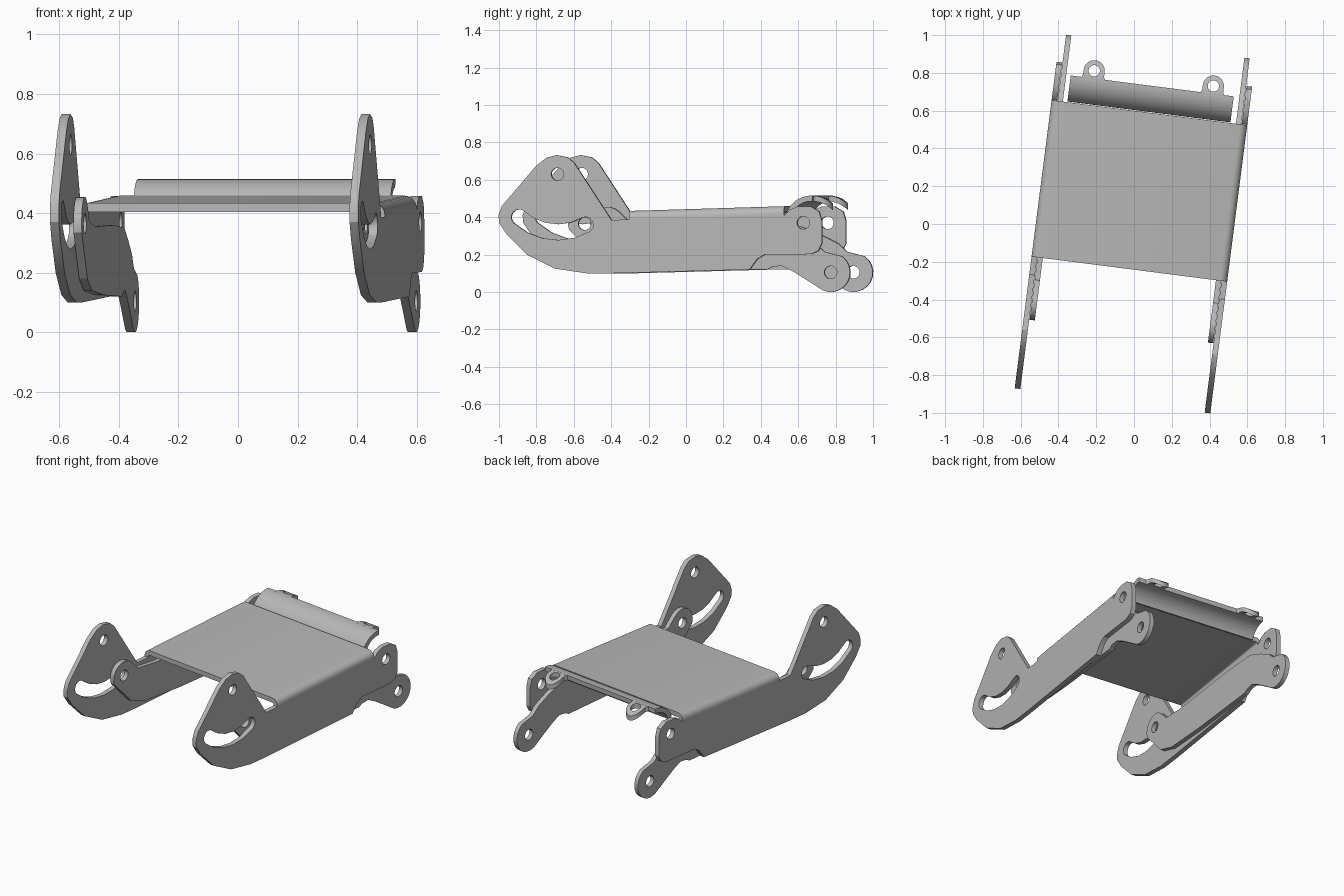
import bpy, bmesh
from math import sin, cos, radians
from mathutils import Matrix

if "Cube" in bpy.data.objects:
    bpy.data.objects.remove(bpy.data.objects["Cube"], do_unlink=True)

YAW = Matrix.Rotation(radians(-7.3), 4, 'Z')
MID = 0.006     # sideways offset of the bracket's middle
T = 0.03        # sheet thickness

steel = bpy.data.materials.new("grey_steel")
steel.use_nodes = True
GREY = (0.48, 0.48, 0.48, 1)
steel.diffuse_color = GREY
steel.node_tree.nodes["Principled BSDF"].inputs["Base Color"].default_value = GREY


def arc(cx, cy, r, a0, a1, n):
    """Points on an arc, angles in degrees."""
    steps = [radians(a0 + (a1 - a0) * i / n) for i in range(n + 1)]
    return [(cx + r * cos(a), cy + r * sin(a)) for a in steps]


def hole(cx, cy, r):
    return arc(cx, cy, r, 0, 345, 23)


def sheet(name, loops, depth, place):
    """Extrude a 2D outline with holes, then place each vertex."""
    curve = bpy.data.curves.new(name, 'CURVE')
    curve.dimensions = '2D'
    curve.fill_mode = 'BOTH'
    curve.extrude = depth / 2
    for pts in loops:
        spline = curve.splines.new('POLY')
        spline.points.add(len(pts) - 1)
        for p, (x, y) in zip(spline.points, pts):
            p.co = (x, y, 0, 1)
        spline.use_cyclic_u = True
    temp = bpy.data.objects.new(name + "_outline", curve)
    bpy.context.collection.objects.link(temp)
    graph = bpy.context.evaluated_depsgraph_get()
    mesh = bpy.data.meshes.new_from_object(temp.evaluated_get(graph))
    bpy.data.objects.remove(temp, do_unlink=True)
    bpy.data.curves.remove(curve)

    bm = bmesh.new()
    bm.from_mesh(mesh)
    bmesh.ops.remove_doubles(bm, verts=bm.verts, dist=0.0005)
    for v in bm.verts:
        u, l, z = place(*v.co)
        v.co = YAW @ Matrix.Translation((u + MID, l, z)).translation
    bmesh.ops.recalc_face_normals(bm, faces=bm.faces)
    bm.to_mesh(mesh)
    bm.free()
    mesh.name = name
    mesh.materials.clear()
    mesh.materials.append(steel)
    obj = bpy.data.objects.new(name, mesh)
    bpy.context.collection.objects.link(obj)
    bpy.ops.object.select_all(action='DESELECT')
    obj.select_set(True)
    bpy.context.view_layer.objects.active = obj
    bpy.ops.object.shade_smooth_by_angle(angle=radians(25))
    return obj


# Side panel: front horn, long web, rear ear
PIVOT = (-0.625, 0.63)
panel = [(-.943, .41), (-.925, .46), (-.74, .675), (-.685, .718), (-.63, .732),
         (-.57, .72), (-.535, .69), (-.335, .385), (.60, .412), (.63, .442),
         (.67, .457), (.74, .457), (.785, .43), (.80, .38), (.80, .26),
         (.78, .22), (.74, .202), (.49, .2), (.45, .175), (.41, .12),
         (-.33, .1), (-.47, .1), (-.64, .125), (-.79, .2), (-.90, .31), (-.94, .37)]

# Curved slot swung around the horn's pivot hole
S0, S1, R, W = 228, 299, 0.31, 0.042


def slot_end(a, start):
    x, y = arc(*PIVOT, R, a, a, 1)[0]
    return arc(x, y, W, start, start + 180, 8)


slot = (arc(*PIVOT, R + W, S0, S1, 5)[1:-1] + slot_end(S1, S1)
        + arc(*PIVOT, R - W, S1, S0, 5)[1:-1] + slot_end(S0, S0 + 180))

# Dog-leg link inside each panel
FRONT, REAR = (-.483, .365), (.843, .105)
link = (arc(*FRONT, .09, 200, 45, 8)
        + [(-.36, .37), (-.2, .355), (.3, .36), (.56, .35), (.67, .305),
           (.76, .26), (.81, .215)]
        + arc(*REAR, .105, 55, -115, 10)
        + [(.72, .06), (.64, .11), (.58, .14), (.53, .135), (.50, .12),
           (0, .125), (-.30, .14), (-.42, .18)])

for side, word in ((1, "left"), (-1, "right")):
    sheet(word + "_side_panel", [panel, hole(*PIVOT, .034), hole(.70, .37, .034), slot],
          T, lambda x, y, d: (side * .507 + d, x, y))
    sheet(word + "_link", [link, hole(*FRONT, .034), hole(*REAR, .034)],
          T - .002, lambda x, y, d: (side * .476 + d, x, y))

# Top deck: folded cross-section, rising slightly to the rear
H, B = 0.522, 0.04
outer = ([(H, -.055)] + arc(H - B, -B, B, 0, 90, 6)
         + arc(B - H, -B, B, 90, 180, 6) + [(-H, -.055)])
inner = ([(T - H, -.055)] + arc(B - H, -B, B - T, 180, 90, 4)
         + arc(H - B, -B, B - T, 90, 0, 4) + [(H - T, -.055)])
D0, D1 = -0.24, 0.595
sheet("top_deck", [outer + inner], D1 - D0,
      lambda x, y, d: (x, (D0 + D1) / 2 + d, y + .446 + d * .03))

# Arched rear lip
AX, AZ, AR = 0.73, 0.375, 0.14
lip = arc(AX, AZ, AR, 160, 87, 10) + arc(AX, AZ, AR - T, 87, 160, 10)
sheet("rear_lip", [lip], .87, lambda x, y, d: (d - .003, x, y))

# Pierced tabs continuing the lip's arch
for u, word in ((.318, "left"), (-.318, "right")):
    tab = [(u + .07, .725), (u + .056, .75)] + arc(u, .778, .056, 0, 180, 12) \
        + [(u - .056, .75), (u - .07, .725)]
    sheet(word + "_rear_tab", [tab, hole(u, .778, .03)], T,
          lambda x, y, d: (x, y, AZ + (AR ** 2 - (y - AX) ** 2) ** .5 - T / 2 + d))
